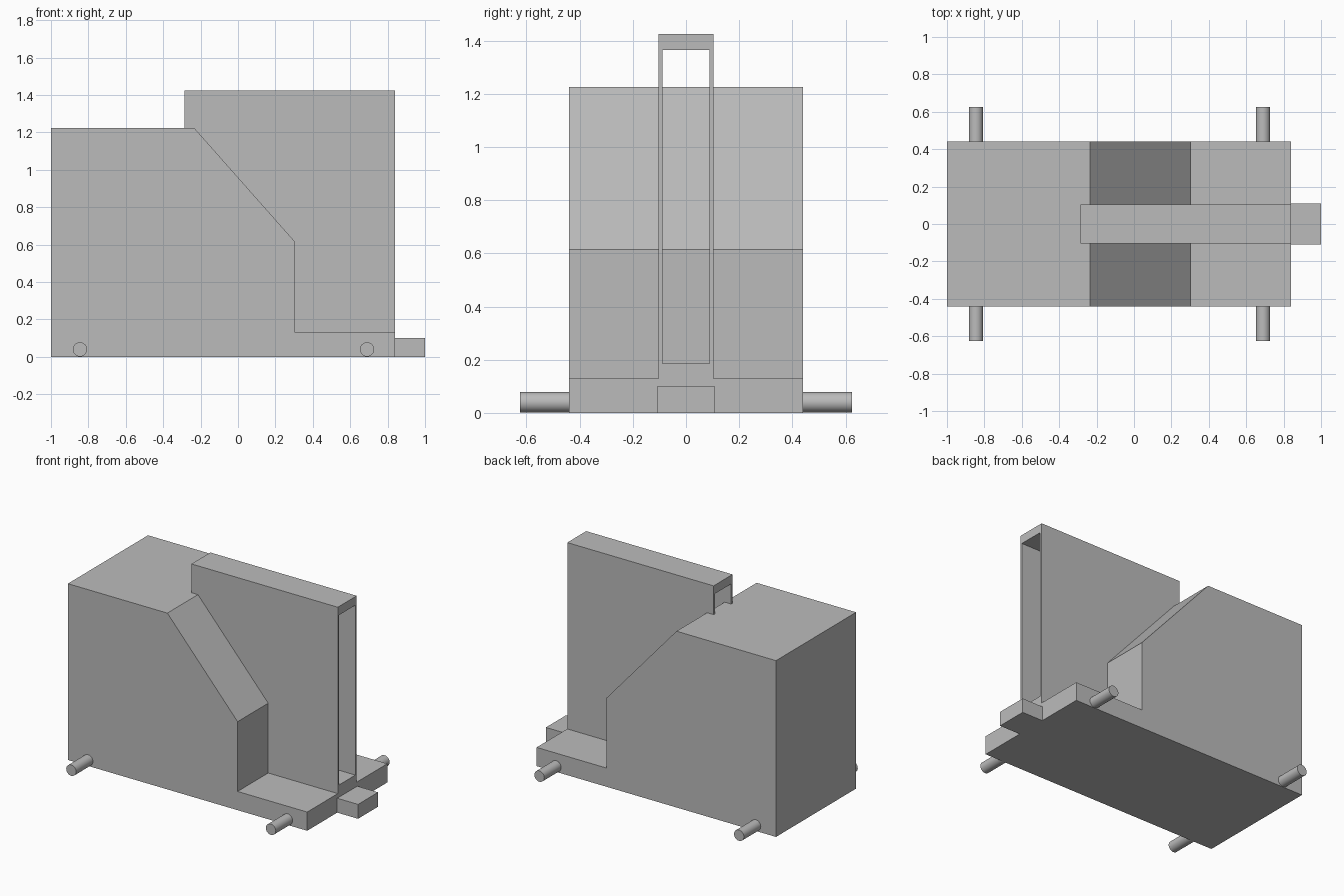
import bpy
import bmesh
from math import pi
from mathutils import Matrix, Vector

default = bpy.data.objects.get("Cube")
if default:
    bpy.data.objects.remove(default, do_unlink=True)

GREY = (0.5, 0.5, 0.5, 1)
grey = bpy.data.materials.new("plain grey")
grey.use_nodes = True
grey.diffuse_color = GREY
grey.node_tree.nodes["Principled BSDF"].inputs["Base Color"].default_value = GREY


def finish(name, bm):
    bmesh.ops.recalc_face_normals(bm, faces=bm.faces)
    mesh = bpy.data.meshes.new(name)
    bm.to_mesh(mesh)
    bm.free()
    mesh.materials.append(grey)
    obj = bpy.data.objects.new(name, mesh)
    bpy.context.collection.objects.link(obj)
    return obj


def extrude(name, points, direction):
    """Extrude a closed outline of 3D points along a direction."""
    bm = bmesh.new()
    face = bm.faces.new([bm.verts.new(p) for p in points])
    made = bmesh.ops.extrude_face_region(bm, geom=[face], use_keep_orig=True)
    moved = [v for v in made["geom"] if isinstance(v, bmesh.types.BMVert)]
    bmesh.ops.translate(bm, verts=moved, vec=Vector(direction))
    return finish(name, bm)


def rectangle(x, half_width, bottom, top):
    return [(x, -half_width, bottom), (x, half_width, bottom),
            (x, half_width, top), (x, -half_width, top)]


# Body: stepped side profile with a sloped shoulder and a low deck
HALF = 0.44
profile = [(-1, 0), (0.84, 0), (0.84, 0.13), (0.305, 0.13),
           (0.305, 0.615), (-0.235, 1.225), (-1, 1.225)]
extrude("body", [(x, -HALF, z) for x, z in profile], (0, 2 * HALF, 0))

# Mast: hollow rectangular channel, open at both ends
bm = bmesh.new()
ends = []
for x in (-0.285, 0.84):
    outer = [bm.verts.new(p) for p in rectangle(x, 0.104, 0.12, 1.425)]
    inner = [bm.verts.new(p) for p in rectangle(x, 0.089, 0.185, 1.365)]
    ends.append((outer, inner))
    for i in range(4):
        j = (i + 1) % 4
        bm.faces.new([outer[i], outer[j], inner[j], inner[i]])
for back, front in zip(*ends):
    for i in range(4):
        j = (i + 1) % 4
        bm.faces.new([back[i], back[j], front[j], front[i]])
finish("mast_channel", bm)

# Hitch block at the low end
extrude("hitch_block", rectangle(0.84, 0.11, 0, 0.1), (0.16, 0, 0))

# Axles sticking out on both sides
for name, x in (("rear_axle", -0.845), ("front_axle", 0.69)):
    bm = bmesh.new()
    bmesh.ops.create_cone(bm, cap_ends=True, segments=32, radius1=0.038,
                          radius2=0.038, depth=1.25,
                          matrix=Matrix.Translation((x, 0, 0.04)) @ Matrix.Rotation(pi / 2, 4, "X"))
    axle = finish(name, bm)
    for face in axle.data.polygons:
        face.use_smooth = len(face.vertices) == 4
    for edge in axle.data.edges:
        a, b = (axle.data.vertices[i].co for i in edge.vertices)
        edge.use_edge_sharp = abs(a.y - b.y) < 0.01
